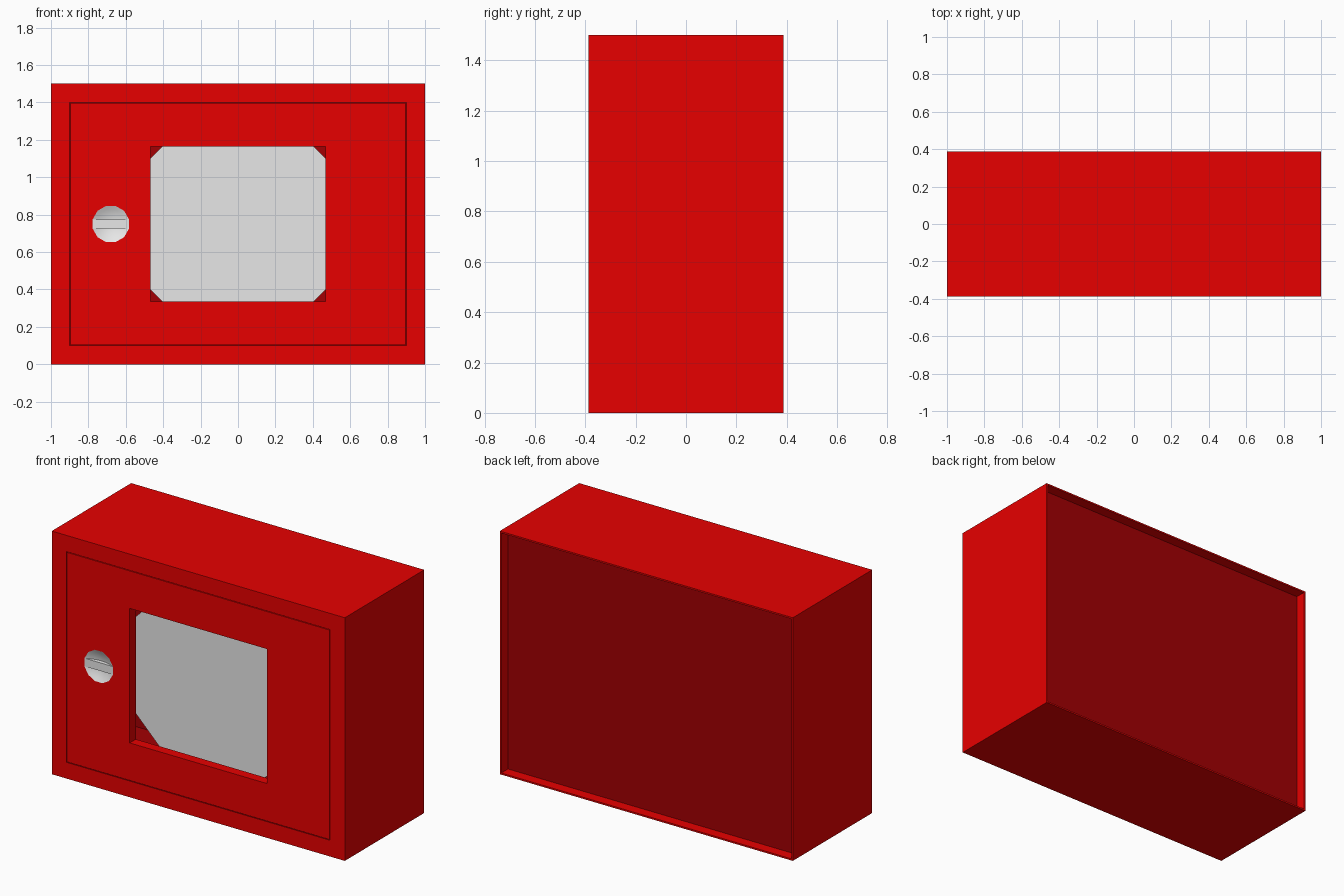
import bpy, math

if "Cube" in bpy.data.objects:
    bpy.data.objects.remove(bpy.data.objects["Cube"])


def make_material(name, color):
    mat = bpy.data.materials.new(name)
    mat.use_nodes = True
    mat.diffuse_color = (*color, 1)
    mat.node_tree.nodes["Principled BSDF"].inputs["Base Color"].default_value = (*color, 1)
    return mat


red = make_material("red paint", (0.8, 0.0, 0.0))
dark_red = make_material("dark red paint", (0.36, 0.0, 0.001))
grey = make_material("light grey", (0.8, 0.8, 0.8))

HX, HY, HEIGHT = 1.0, 0.387, 1.5
MID = HEIGHT / 2
FRONT = -HY
KNOB_X, KNOB_R = -0.68, 0.1


def rect(hx, hz, y):
    """Rectangle around the front's centre, counter-clockwise from the front."""
    return [(sx * hx, y, MID + sz * hz) for sx, sz in ((-1, -1), (1, -1), (1, 1), (-1, 1))]


def ring(radius, y, sides=12):
    """Regular polygon with a flat top around the lock's centre."""
    angles = [2 * math.pi * (i + 0.5) / sides for i in range(sides)]
    return [(KNOB_X + radius * math.cos(a), y, MID + radius * math.sin(a)) for a in angles]


def octagon(hx, hz, cut, y):
    half = [(hx - cut, -hz), (hx, cut - hz), (hx, hz - cut), (hx - cut, hz)]
    pts = half + [(-x, -z) for x, z in half]
    return [(x, y, MID + z) for x, z in pts]


def loft(name, loops, mat, closed=False, caps=False):
    """Skin a row of equal loops; closed joins last to first, caps fills the ends."""
    n = len(loops[0])
    rows = len(loops)
    faces = []
    for r in range(rows if closed else rows - 1):
        a, b = r * n, (r + 1) % rows * n
        for i in range(n):
            j = (i + 1) % n
            faces.append((a + i, a + j, b + j, b + i))
    if caps:
        faces.append(tuple(reversed(range(n))))
        faces.append(tuple(range((rows - 1) * n, rows * n)))
    mesh = bpy.data.meshes.new(name)
    mesh.from_pydata([p for loop in loops for p in loop], [], faces)
    mesh.materials.append(mat)
    obj = bpy.data.objects.new(name, mesh)
    bpy.context.collection.objects.link(obj)
    return obj


# Case with a front frame and a thin lip around the recessed back
lip = 0.01
panel_back, panel_front = 0.322, 0.223
loft("case", [
    rect(HX - lip, MID - lip, panel_back),
    rect(HX - lip, MID - lip, HY),
    rect(HX, MID, HY),
    rect(HX, MID, FRONT),
    rect(0.9, 0.65, FRONT),
], red)

# Dark lining of the compartment behind the door
loft("compartment", [rect(0.9, 0.65, FRONT), rect(0.9, 0.65, panel_front)], dark_red)

# Back panel, closing the compartment and the recess
loft("back_panel", [rect(HX - lip, MID - lip, panel_back),
                    rect(HX - lip, MID - lip, panel_front)], dark_red, caps=True)

# Door with a window opening, separated from the frame by a narrow gap
inner = FRONT + 0.06
door = loft("door", [
    rect(0.896, 0.646, inner),
    rect(0.896, 0.646, FRONT),
    rect(0.468, 0.415, FRONT),
    rect(0.468, 0.415, inner),
], red, closed=True)

# Round lock hole through the door
cutter = loft("lock_cutter", [ring(KNOB_R, inner + 0.1), ring(KNOB_R, FRONT - 0.1)],
              red, caps=True)
cutter.hide_render = True
mod = door.modifiers.new("lock_hole", 'BOOLEAN')
mod.operation = 'DIFFERENCE'
mod.solver = 'EXACT'
mod.object = cutter
bpy.context.view_layer.objects.active = door
bpy.ops.object.modifier_apply(modifier=mod.name)
bpy.data.objects.remove(cutter)

# Window pane with clipped corners behind the door
pane_y = FRONT + 0.135
loft("window_pane", [octagon(0.56, 0.505, 0.245, pane_y + 0.01),
                     octagon(0.56, 0.505, 0.245, pane_y)], grey, caps=True)

# Shallow concave lock dish
steps, depth = 5, 0.028
dish_loops = []
for s in range(steps):
    t = 1 - s / steps
    dish_loops.append(ring(KNOB_R * t, FRONT + depth * (1 - t * t)))
dish_loops.append(ring(0.001, FRONT + depth))
dish = loft("lock_dish", dish_loops, grey)
bpy.ops.object.select_all(action='DESELECT')
dish.select_set(True)
bpy.context.view_layer.objects.active = dish
bpy.ops.object.shade_smooth_by_angle(angle=math.radians(40))

# Grip bar across the dish, reaching the rim
bar = [[(KNOB_X + sx * 0.097, y, MID + sz * 0.025)
        for sx, sz in ((-1, -1), (1, -1), (1, 1), (-1, 1))]
       for y in (FRONT + depth, FRONT + 0.0005)]
loft("lock_grip", bar, grey, caps=True)
